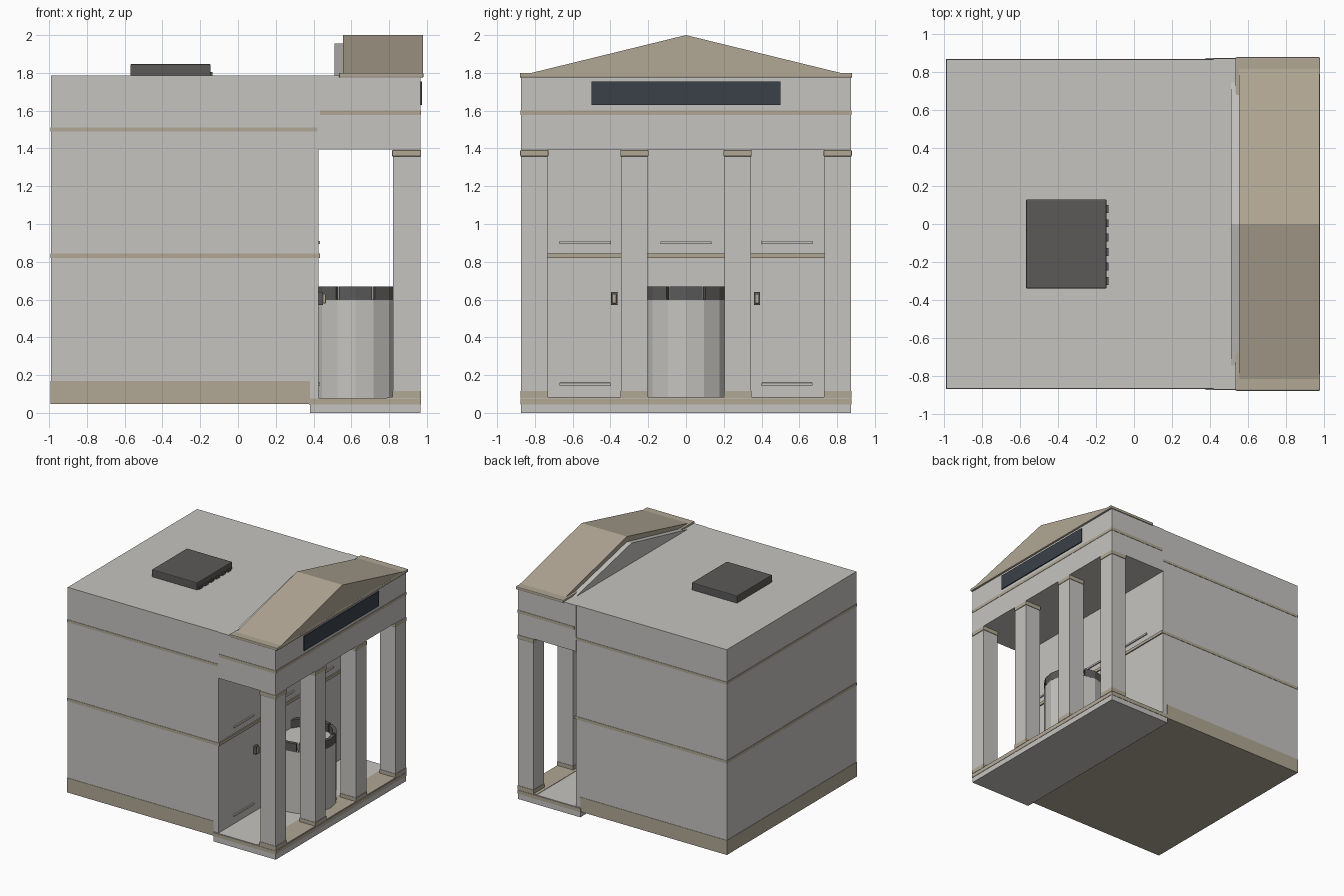
import bpy, bmesh, math

if "Cube" in bpy.data.objects:
    bpy.data.objects.remove(bpy.data.objects["Cube"])


def material(name, r, g, b):
    m = bpy.data.materials.new(name)
    lin = [(c / 255 / 12.92) if c < 11 else ((c / 255 + 0.055) / 1.055) ** 2.4 for c in (r, g, b)]
    m.diffuse_color = (*lin, 1)
    m.use_nodes = True
    m.node_tree.nodes["Principled BSDF"].inputs["Base Color"].default_value = m.diffuse_color
    return m


STONE = material("pale stone", 198, 196, 192)
TAN = material("tan trim", 177, 167, 149)
DARK = material("dark grey metal", 91, 90, 89)
NAVY = material("dark blue sign", 58, 65, 73)


def finish(name, bm, mat, bevel=0):
    bmesh.ops.recalc_face_normals(bm, faces=bm.faces)
    me = bpy.data.meshes.new(name)
    bm.to_mesh(me)
    bm.free()
    me.materials.append(mat)
    ob = bpy.data.objects.new(name, me)
    bpy.context.collection.objects.link(ob)
    if bevel:
        mod = ob.modifiers.new("soft edges", 'BEVEL')
        mod.width = bevel
        mod.segments = 2
    return ob


def box(name, x, y, z, mat, bevel=0):
    bm = bmesh.new()
    bmesh.ops.create_cube(bm, size=1)
    for v in bm.verts:
        for i, (lo, hi) in enumerate((x, y, z)):
            v.co[i] = lo if v.co[i] < 0 else hi
    return finish(name, bm, mat, bevel)


def prism(name, pts, x0, x1, mat):
    """Extrude a (y, z) outline along x."""
    bm = bmesh.new()
    a = [bm.verts.new((x0, y, z)) for y, z in pts]
    b = [bm.verts.new((x1, y, z)) for y, z in pts]
    n = len(pts)
    bm.faces.new(a)
    bm.faces.new(b)
    for i in range(n):
        bm.faces.new((a[i], a[(i + 1) % n], b[(i + 1) % n], b[i]))
    return finish(name, bm, mat)


# Main hall with its painted bands
W = 0.868
box("main_hall", (-0.99, 0.425), (-W, W), (0.05, 1.785), STONE)
E = 0.003
box("base_band", (-0.99 - E, 0.38), (-W - E, W + E), (0.047, 0.17), TAN)
box("middle_band", (-0.99 - E, 0.435), (-W - E, W + E), (0.82, 0.845), TAN)
box("upper_band", (-0.99 - E, 0.425), (-W - E, W + E), (1.49, 1.512), TAN)

# Porch floor and entablature
box("porch_floor", (0.38, 0.965), (-0.873, 0.873), (0, 0.08), STONE)
box("porch_floor_band", (0.38 - E, 0.965 + E), (-0.873 - E, 0.873 + E), (0.045, 0.075), TAN)
box("floor_border", (0.79, 0.965), (-0.873, 0.873), (0.075, 0.083), TAN)
box("entablature", (0.42, 0.965), (-0.873, 0.873), (1.395, 1.785), STONE)
box("entablature_band", (0.435, 0.965 + E), (-0.873 - E, 0.873 + E), (1.577, 1.602), TAN)
box("sign", (0.965, 0.974), (-0.5, 0.5), (1.63, 1.755), NAVY)

# Columns with plinth bands and capitals
for side in (-1, 1):
    for place, c in (("inner", 0.273), ("outer", 0.803)):
        y = side * c
        tag = f"{place}_{'left' if side < 0 else 'right'}"
        box("column_" + tag, (0.82, 0.965), (y - 0.07, y + 0.07), (0.08, 1.395), STONE)
        box("column_base_" + tag, (0.82 - E, 0.965 + E), (y - 0.07 - E, y + 0.07 + E),
            (0.08, 0.115), TAN)
        box("capital_" + tag, (0.815, 0.97), (y - 0.075, y + 0.075), (1.357, 1.392), TAN, 0.006)

# Pediment roof, cornice and the backing gable
box("cornice", (0.535, 0.982), (-0.88, 0.88), (1.775, 1.8), TAN, 0.006)
prism("pediment", [(-0.83, 1.797), (0.83, 1.797), (0, 2.0)], 0.555, 0.98, TAN)
prism("back_gable", [(-0.77, 1.78), (0.77, 1.78), (0, 1.955)], 0.512, 0.56, STONE)

# Rooftop unit with vents
box("rooftop_unit", (-0.57, -0.145), (-0.34, 0.13), (1.78, 1.847), DARK, 0.006)
for i in range(6):
    y = 0.08 - i * 0.076
    box(f"vent_{i}", (-0.147, -0.135), (y - 0.021, y + 0.021), (1.785, 1.805), DARK)

# Porch wall rails and lamps
for i, y in enumerate((-0.535, 0, 0.535)):
    for place, z in (("upper", 0.902), ("lower", 0.152)):
        box(f"{place}_rail_{i}", (0.42, 0.435), (y - 0.135, y + 0.135),
            (z - 0.008, z + 0.008), STONE, 0.003)
for i, y in enumerate((-0.38, 0.376)):
    box(f"lamp_mount_{i}", (0.42, 0.45), (y - 0.017, y + 0.017), (0.57, 0.64), DARK, 0.003)
    box(f"lamp_{i}", (0.45, 0.465), (y - 0.011, y + 0.011), (0.58, 0.63), TAN, 0.003)

# Round drum with a segmented rim
CX, R = 0.622, 0.25
bm = bmesh.new()
bmesh.ops.create_cone(bm, cap_ends=True, segments=16, radius1=R, radius2=R, depth=0.52)
for v in bm.verts:
    v.co.x += CX
    v.co.z += 0.34
finish("drum", bm, STONE)
for k in range(8):
    bm = bmesh.new()
    gap = math.radians(1.8)
    mid = k * math.pi / 4
    angles = (mid - math.pi / 8 + gap, mid, mid + math.pi / 8 - gap)
    outline = [(R * math.cos(a), R * math.sin(a)) for a in angles]
    outline += [((R - 0.03) * math.cos(a), (R - 0.03) * math.sin(a)) for a in reversed(angles)]
    face = bm.faces.new([bm.verts.new((CX + x, y, 0.598)) for x, y in outline])
    top = bmesh.ops.extrude_face_region(bm, geom=[face])["geom"]
    for v in top:
        if isinstance(v, bmesh.types.BMVert):
            v.co.z = 0.668
    finish(f"drum_rim_{k}", bm, DARK)
